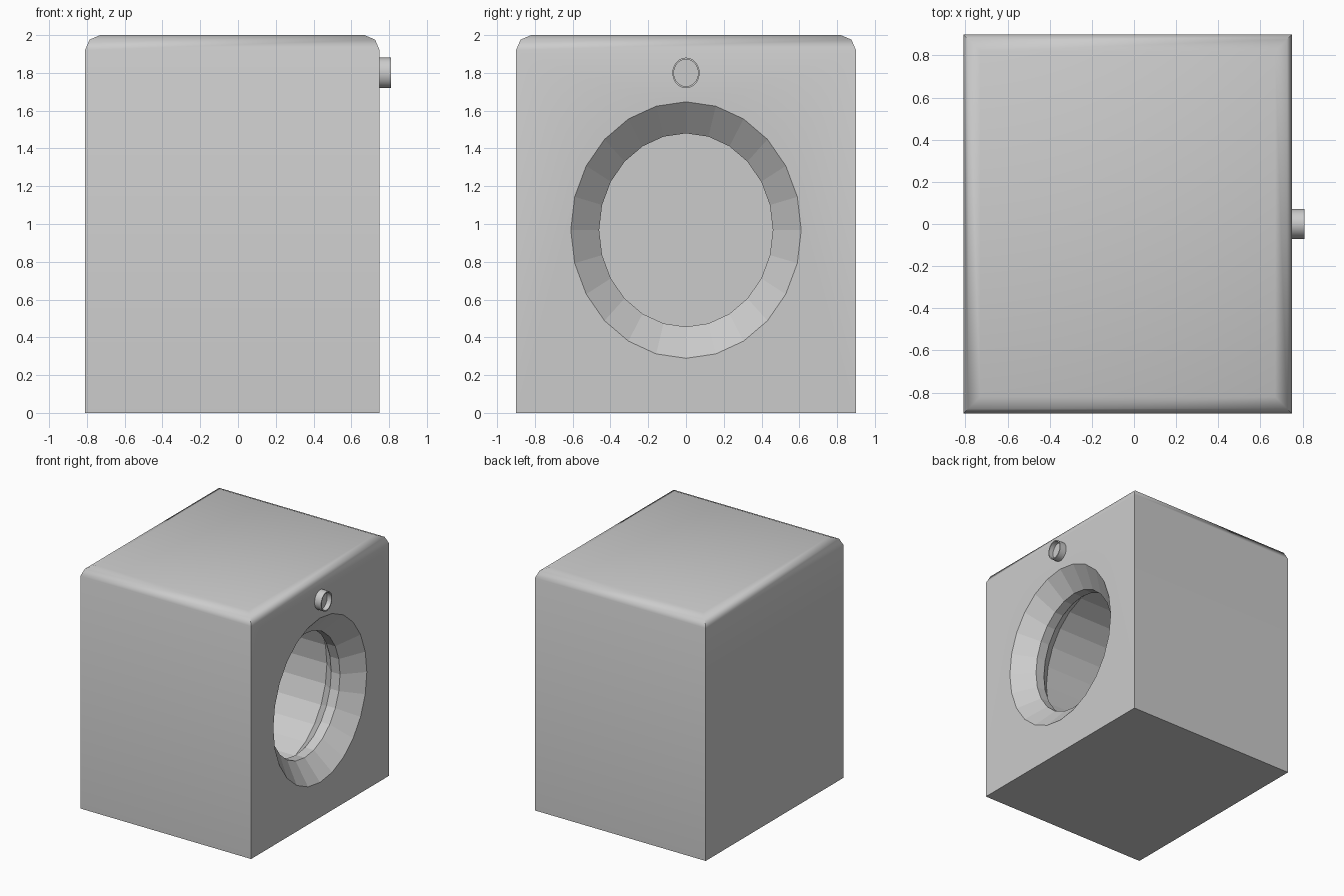
import bpy
import math

if "Cube" in bpy.data.objects:
    bpy.data.objects.remove(bpy.data.objects["Cube"])


def loft(name, rings):
    """Closed solid through rings that share one vertex count."""
    n = len(rings[0])
    verts = [p for ring in rings for p in ring]
    faces = [tuple(reversed(range(n)))]
    for k in range(len(rings) - 1):
        a, b = k * n, (k + 1) * n
        faces += [(a + i, a + (i + 1) % n, b + (i + 1) % n, b + i) for i in range(n)]
    faces.append(tuple(range(len(verts) - n, len(verts))))
    mesh = bpy.data.meshes.new(name)
    mesh.from_pydata(verts, [], faces)
    obj = bpy.data.objects.new(name, mesh)
    bpy.context.collection.objects.link(obj)
    return obj


def rect(inset, z):
    x0, x1, y = -0.81 + inset, 0.75 - inset, 0.9 - inset
    return [(x0, -y, z), (x1, -y, z), (x1, y, z), (x0, y, z)]


def oval(x, ry, rz, zc, n):
    return [(x, ry * math.cos(2 * math.pi * i / n), zc + rz * math.sin(2 * math.pi * i / n))
            for i in range(n)]


# Cabinet with a rounded top rim
cabinet = loft("cabinet", [rect(0, 0), rect(0, 1.92), rect(0.024, 1.976), rect(0.08, 2.0)])
for poly in cabinet.data.polygons:
    poly.use_smooth = 0.1 < poly.normal.z < 0.99
cabinet.data.set_sharp_from_angle(angle=math.radians(50))

# Door opening: sloped rim, short throat, wider drum behind
profile = [(-0.6, 0.56), (0.52, 0.56), (0.53, 0.46), (0.61, 0.46), (0.75, 0.61), (0.778, 0.64)]
profile[1] = (0.42, 0.56)
cutter = loft("door_cutter", [oval(x, r, r * 1.113, 0.968, 24) for x, r in profile])
cutter.hide_render = True
cutter.display_type = 'WIRE'
cut = cabinet.modifiers.new("door_opening", 'BOOLEAN')
cut.operation = 'DIFFERENCE'
cut.solver = 'EXACT'
cut.object = cutter

# Hollow button above the door
button = loft("button", [oval(x, r, r * 1.12, 1.8, 32) for x, r in
                         [(0.73, 0.072), (0.81, 0.072), (0.81, 0.064), (0.77, 0.064)]])
for poly in button.data.polygons:
    poly.use_smooth = len(poly.vertices) == 4
button.data.set_sharp_from_angle(angle=math.radians(40))
